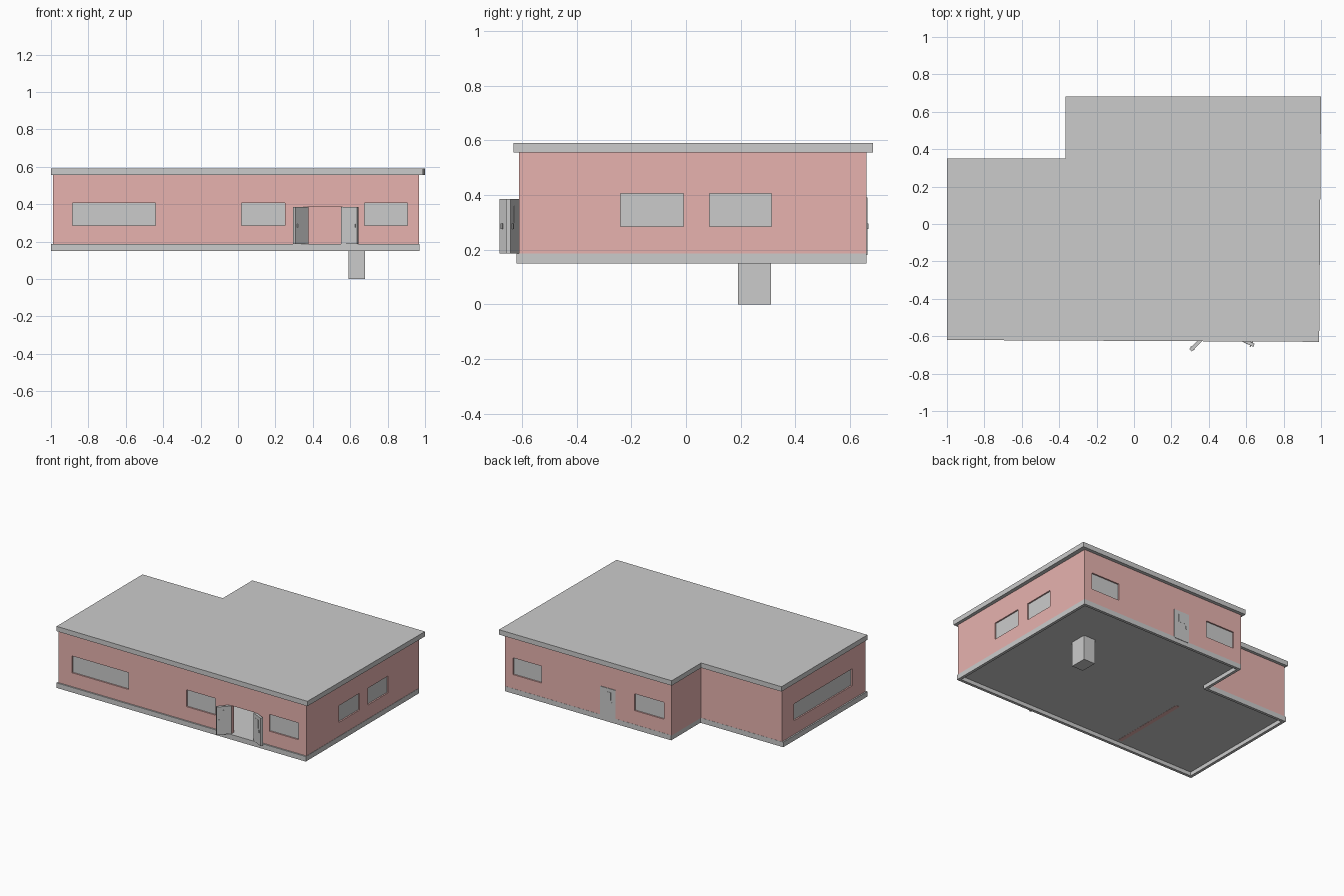
import bpy, bmesh, math
from mathutils import Matrix, Vector

if "Cube" in bpy.data.objects:
    bpy.data.objects.remove(bpy.data.objects["Cube"])

red = bpy.data.materials.new("brick_red")
red.diffuse_color = (0.8, 0.45, 0.43, 1)
red.use_nodes = True
red.node_tree.nodes["Principled BSDF"].inputs["Base Color"].default_value = red.diffuse_color


def finish(name, bm, mat=None):
    bmesh.ops.recalc_face_normals(bm, faces=bm.faces)
    me = bpy.data.meshes.new(name)
    bm.to_mesh(me)
    bm.free()
    ob = bpy.data.objects.new(name, me)
    bpy.context.collection.objects.link(ob)
    if mat:
        me.materials.append(mat)
    return ob


def add_box(bm, lo, hi):
    lo, hi = Vector(lo), Vector(hi)
    m = Matrix.Translation((lo + hi) / 2) @ Matrix.Diagonal((*(hi - lo), 1))
    bmesh.ops.create_cube(bm, size=1, matrix=m)


def box(name, lo, hi, mat=None):
    bm = bmesh.new()
    add_box(bm, lo, hi)
    return finish(name, bm, mat)


def l_plan(l, f, r, b, nx, ny, d=0):
    """L-shaped outline, inset by d."""
    l, f, r, b, nx, ny = l + d, f + d, r - d, b - d, nx + d, ny - d
    return [(l, f), (r, f), (r, b), (nx, b), (nx, ny), (l, ny)]


def slab(name, pts, z0, z1, mat=None):
    bm = bmesh.new()
    face = bm.faces.new([bm.verts.new((x, y, z0)) for x, y in pts])
    top = bmesh.ops.extrude_face_region(bm, geom=[face], use_keep_orig=True)["geom"]
    for v in top:
        if isinstance(v, bmesh.types.BMVert):
            v.co.z = z1
    return finish(name, bm, mat)


def ring(name, outer, inner, z0, z1, mat=None):
    bm = bmesh.new()
    rows = [[bm.verts.new((x, y, z)) for x, y in pts]
            for pts, z in ((outer, z0), (outer, z1), (inner, z1), (inner, z0))]
    n = len(outer)
    for k in range(4):
        a, b = rows[k], rows[(k + 1) % 4]
        for i in range(n):
            j = (i + 1) % n
            bm.faces.new((a[i], a[j], b[j], b[i]))
    return finish(name, bm, mat)


BASE = (-1, -0.62, 0.97, 0.66, -0.345, 0.33)
WALL = (-0.99, -0.61, 0.968, 0.659, -0.347, 0.329)
T = 0.03  # wall thickness

# base rim, raised floor, support post
ring("base_rim", l_plan(*BASE), l_plan(*BASE, 0.02), 0.15, 0.186)
slab("floor", l_plan(*BASE, 0.015), 0.178, 0.1855)
box("support_post", (0.59, 0.19, 0), (0.68, 0.31, 0.18))

# walls and inner partition
walls = ring("walls", l_plan(*WALL), l_plan(*WALL, T), 0.184, 0.557, red)
box("inner_partition", (-0.385, -0.58, 0.177), (-0.355, 0.0, 0.555), red)

# roof slab with overhang, slightly out of square
slab("roof", [(-1, -0.62), (0.99, -0.63), (1, 0.683), (-0.365, 0.683),
              (-0.365, 0.35), (-1, 0.35)], 0.555, 0.59)

# windows: (wall side, start, end) along the wall
windows = [("front", -0.885, -0.44), ("front", 0.02, 0.25), ("front", 0.675, 0.905),
           ("back", 0.68, 0.905), ("back", -0.286, -0.056),
           ("right", -0.24, -0.01), ("right", 0.085, 0.312),
           ("left", -0.465, 0.195)]
plane = {"front": (-0.61, 1), "back": (0.659, -1), "right": (0.968, -1), "left": (-0.99, 1)}


def wall_span(side, a, b, z0, z1, d0, d1):
    """Corners of a box between depths d0 and d1 behind a wall face."""
    p, s = plane[side]
    q0, q1 = sorted((p + s * d0, p + s * d1))
    if side in ("front", "back"):
        return (a, q0, z0), (b, q1, z1)
    return (q0, a, z0), (q1, b, z1)


cut = bmesh.new()
for i, (side, a, b) in enumerate(windows):
    add_box(cut, *wall_span(side, a, b, 0.285, 0.405, -0.02, T + 0.02))
    box(f"{side}_window_{i}", *wall_span(side, a, b, 0.285, 0.405, 0.01, 0.02))

# front doorway
add_box(cut, *wall_span("front", 0.375, 0.555, 0.17, 0.387, -0.02, T + 0.02))
cutter = finish("opening_cutter", cut)
cutter.hide_render = True
cutter.hide_viewport = True
mod = walls.modifiers.new("openings", "BOOLEAN")
mod.object = cutter
mod.operation = "DIFFERENCE"
mod.solver = "EXACT"


# door leaf along local +x from its hinge, with viewing panel and handles
def door(name, hinge, angle, length, thick=0.018):
    bm = bmesh.new()
    h = thick / 2
    add_box(bm, (0, -h, 0.187), (length, h, 0.386))
    for s in (-1, 1):
        y0, y1 = sorted((s * h, s * (h + 0.001)))
        add_box(bm, (length * 0.3, y0, 0.30), (length * 0.7, y1, 0.36))
        y0, y1 = sorted((s * h, s * (h + 0.005)))
        add_box(bm, (length * 0.8, y0, 0.275), (length * 0.88, y1, 0.295))
    bm.transform(Matrix.Translation((*hinge, 0)) @ Matrix.Rotation(angle, 4, "Z"))
    return finish(name, bm)


door("front_door_left", (0.37, -0.607), math.atan2(-0.071, -0.071), 0.097)
door("front_door_right", (0.556, -0.607), math.atan2(-0.042, 0.085), 0.095)

# closed back door with panel and handle
box("back_door", (0.095, 0.65, 0.18), (0.215, 0.663, 0.39))
box("back_door_handle", (0.115, 0.66, 0.275), (0.123, 0.667, 0.295))
box("back_door_panel", (0.13, 0.66, 0.31), (0.18, 0.664, 0.365))
